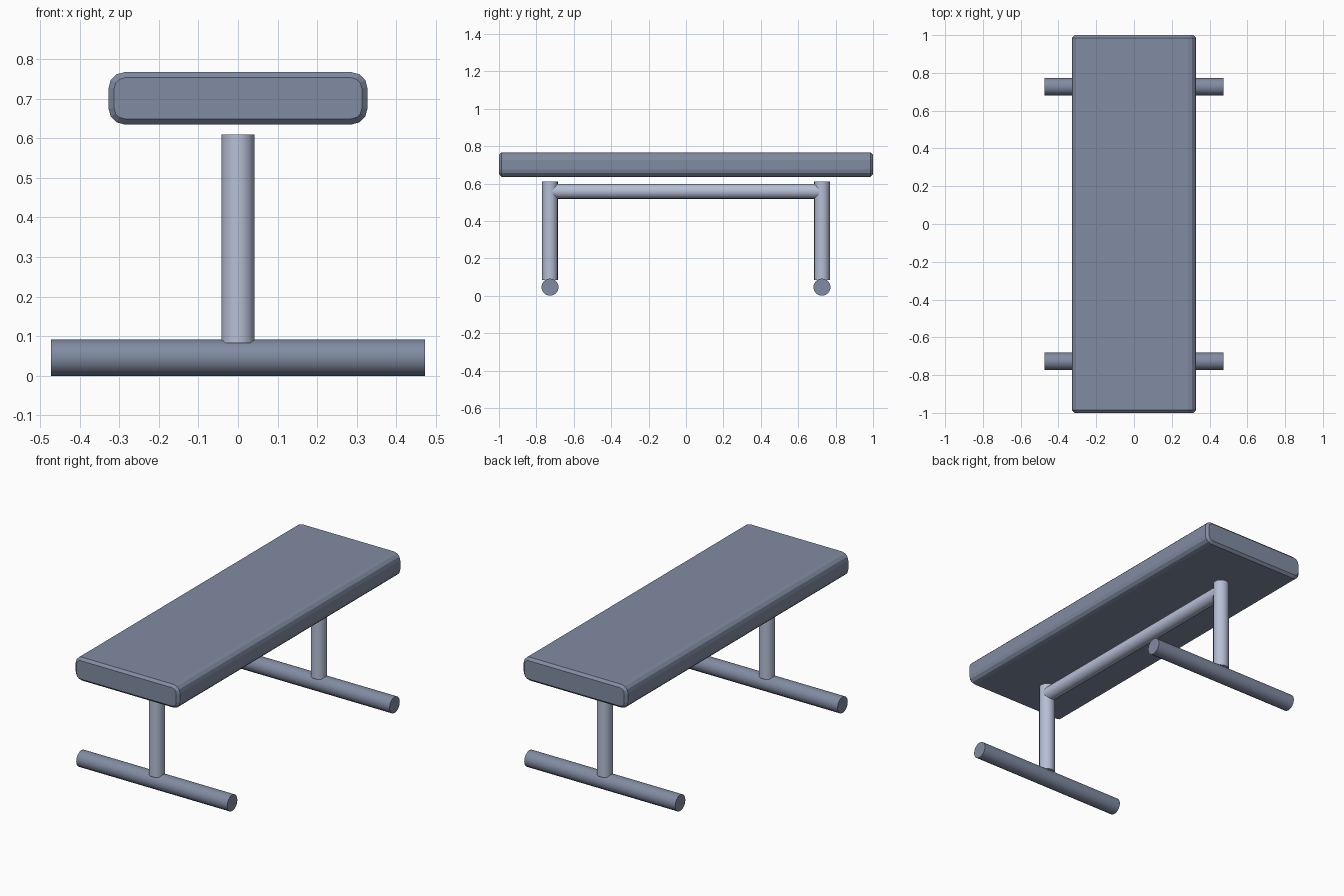
import bpy, bmesh, math

if "Cube" in bpy.data.objects:
    bpy.data.objects.remove(bpy.data.objects["Cube"])

SIDES = 16
POST_Y = 0.727


def paint(name, color):
    mat = bpy.data.materials.new(name)
    mat.diffuse_color = (*color, 1)
    mat.use_nodes = True
    mat.node_tree.nodes["Principled BSDF"].inputs["Base Color"].default_value = mat.diffuse_color
    return mat


DARK = paint("dark_slate", (0.22, 0.26, 0.36))
LIGHT = paint("light_slate", (0.47, 0.52, 0.67))


def smooth(obj):
    bpy.ops.object.select_all(action='DESELECT')
    obj.select_set(True)
    bpy.context.view_layer.objects.active = obj
    bpy.ops.object.shade_smooth_by_angle(angle=math.radians(35))


def tube(name, mat, radius, length, location, rotation=(0, 0, 0)):
    bpy.ops.mesh.primitive_cylinder_add(vertices=SIDES, radius=radius, depth=length,
                                        location=location, rotation=rotation)
    obj = bpy.context.object
    obj.name = name
    obj.data.materials.append(mat)
    smooth(obj)


# Padded seat: box with rounded long edges and chamfered ends
bm = bmesh.new()
bmesh.ops.create_cube(bm, size=1)
for v in bm.verts:
    v.co.x *= 0.654
    v.co.y *= 2.0
    v.co.z = 0.701 + v.co.z * 0.132
long_edges = [e for e in bm.edges if abs(e.verts[0].co.y - e.verts[1].co.y) > 1]
bmesh.ops.bevel(bm, geom=long_edges, offset=0.04, segments=3, profile=0.5, affect='EDGES')
end_edges = [e for e in bm.edges if abs(e.verts[0].co.y - e.verts[1].co.y) < 0.01]
bmesh.ops.bevel(bm, geom=end_edges, offset=0.014, segments=1, affect='EDGES')
bmesh.ops.recalc_face_normals(bm, faces=bm.faces)
mesh = bpy.data.meshes.new("seat_pad")
bm.to_mesh(mesh)
bm.free()
mesh.materials.append(DARK)
pad = bpy.data.objects.new("seat_pad", mesh)
bpy.context.collection.objects.link(pad)

# Upright posts and floor feet at both ends
for label, side in (("front", -1), ("back", 1)):
    tube(label + "_post", LIGHT, 0.042, 0.527, (0, side * POST_Y, 0.3465))
    tube(label + "_foot", DARK, 0.046, 0.946, (0, side * POST_Y, 0.046), (0, math.pi / 2, 0))

# Long beam joining the posts
tube("support_beam", LIGHT, 0.04, 2 * POST_Y, (0, 0, 0.558), (math.pi / 2, 0, 0))
